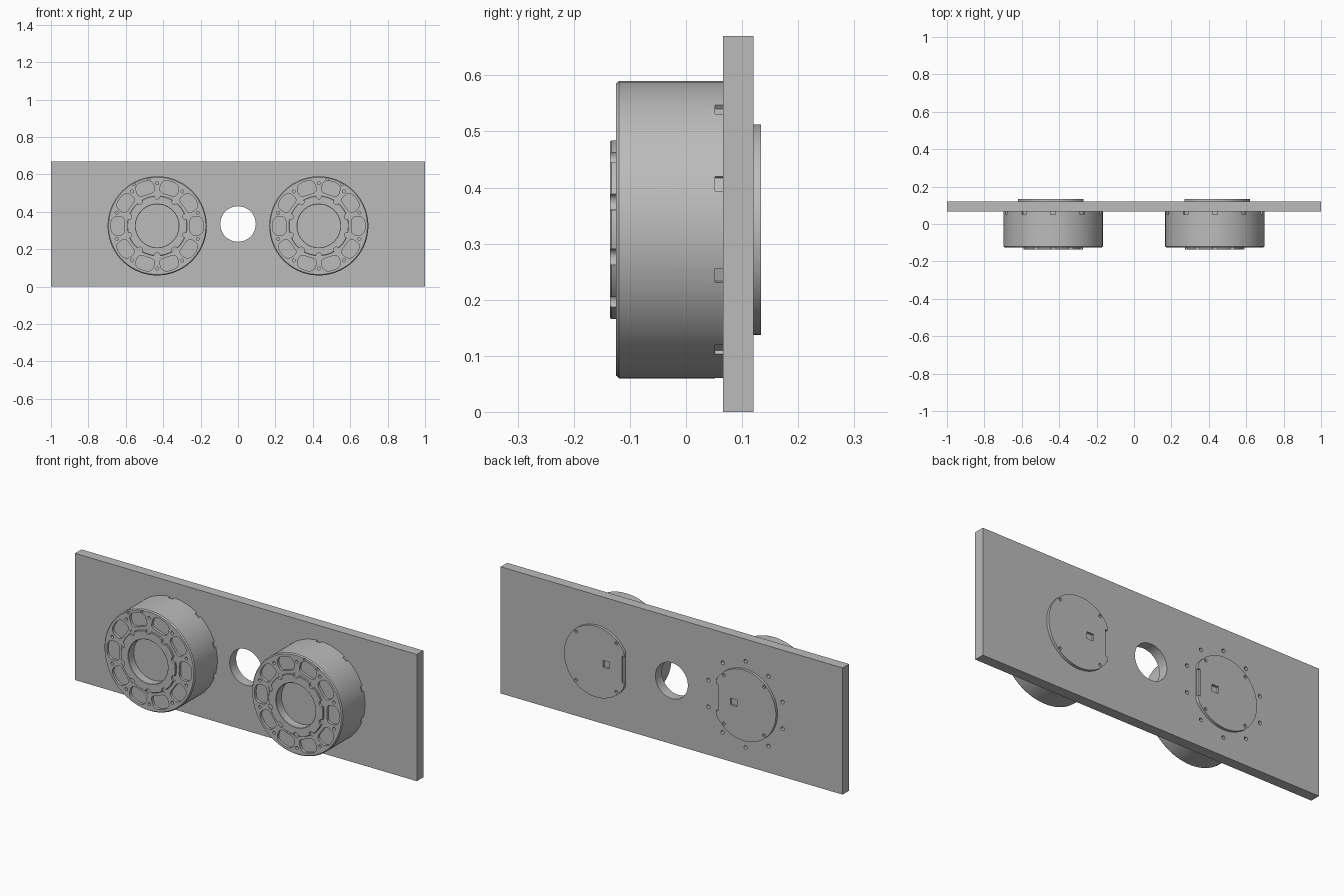
import bpy, bmesh
from math import sin, cos, radians, pi, sqrt, copysign

if "Cube" in bpy.data.objects:
    bpy.data.objects.remove(bpy.data.objects["Cube"])

grey = bpy.data.materials.new("plain grey")
grey.use_nodes = True
grey.diffuse_color = (0.5, 0.5, 0.5, 1)
grey.node_tree.nodes["Principled BSDF"].inputs["Base Color"].default_value = (0.5, 0.5, 0.5, 1)

DRUM_X, DRUM_Z = 0.432, 0.325
PLATE_FRONT, PLATE_BACK = 0.066, 0.12
BOLT_R = 0.228
BOLTS = [radians(90 + 36 * k) for k in range(10)]


def polar(r, a, cx=0, cz=0):
    return cx + r * cos(a), cz + r * sin(a)


def circle(r, cx=0, cz=0, n=20):
    return [polar(r, 2 * pi * i / n, cx, cz) for i in range(n)]


def rect(x0, x1, z0, z1):
    return [(x0, z0), (x1, z0), (x1, z1), (x0, z1)]


def prism(bm, outline, y0, y1):
    """Extrude an x-z outline from y0 to y1."""
    front = [bm.verts.new((x, y0, z)) for x, z in outline]
    back = [bm.verts.new((x, y1, z)) for x, z in outline]
    bm.faces.new(front)
    bm.faces.new(back[::-1])
    for i in range(len(front)):
        j = (i + 1) % len(front)
        bm.faces.new((front[i], back[i], back[j], front[j]))


def lathe(bm, profile, n=96):
    """Turn (radius, y) points about the y axis, capping both ends."""
    rings = [[bm.verts.new((x, y, z)) for x, z in circle(r, n=n)] for r, y in profile]
    for a, b in zip(rings, rings[1:]):
        for i in range(n):
            j = (i + 1) % n
            bm.faces.new((a[i], b[i], b[j], a[j]))
    bm.faces.new(rings[0])
    bm.faces.new(rings[-1][::-1])


def make(name, bm, loc=(0, 0, 0)):
    bmesh.ops.recalc_face_normals(bm, faces=bm.faces)
    mesh = bpy.data.meshes.new(name)
    bm.to_mesh(mesh)
    bm.free()
    mesh.materials.append(grey)
    obj = bpy.data.objects.new(name, mesh)
    obj.location = loc
    bpy.context.collection.objects.link(obj)
    return obj


def cut(obj, bm):
    """Subtract the cutter mesh and bake the result."""
    cutter = make(obj.name + "_cutter", bm, obj.location)
    cutter.hide_render = True
    mod = obj.modifiers.new("cut", "BOOLEAN")
    mod.operation, mod.solver, mod.object = "DIFFERENCE", "EXACT", cutter
    bpy.context.view_layer.update()
    graph = bpy.context.evaluated_depsgraph_get()
    baked = bpy.data.meshes.new_from_object(obj.evaluated_get(graph))
    obj.modifiers.clear()
    obj.data = baked
    bpy.data.objects.remove(cutter)


def smooth(obj):
    bpy.ops.object.select_all(action="DESELECT")
    obj.select_set(True)
    bpy.context.view_layer.objects.active = obj
    bpy.ops.object.shade_smooth_by_angle(angle=radians(30))


def pocket(mid):
    """Rounded wedge outline between two bolts."""
    points = []
    for i in range(28):
        t = 2 * pi * i / 28
        u = copysign(abs(cos(t)) ** 0.65, cos(t))
        v = copysign(abs(sin(t)) ** 0.65, sin(t))
        points.append(polar(0.212 + 0.036 * v, mid + u * radians(13.5 - 2 * v)))
    return points


# Mounting plate with central hole, and bolt holes behind the right drum
bm = bmesh.new()
prism(bm, rect(-1, 1, 0, 0.67), PLATE_FRONT, PLATE_BACK)
plate = make("mounting_plate", bm)
bm = bmesh.new()
prism(bm, circle(0.095, 0, 0.335, 64), 0, 0.2)
for a in BOLTS:
    prism(bm, circle(0.01, *polar(BOLT_R, a, -DRUM_X, DRUM_Z)), 0.09, 0.2)
cut(plate, bm)
smooth(plate)

for side, label in ((1, "left"), (-1, "right")):
    # Drum body with raised hub ring and blind bore
    bm = bmesh.new()
    lathe(bm, [(0.265, PLATE_FRONT), (0.265, -0.119), (0.26, -0.125), (0.16, -0.125),
               (0.16, -0.133), (0.158, -0.135), (0.117, -0.135), (0.115, -0.133),
               (0.115, -0.09)])
    drum = make(label + "_drum", bm, (side * DRUM_X, 0, DRUM_Z))

    # Pockets, bolt holes, hub notches and rear rim slots
    bm = bmesh.new()
    for a in BOLTS:
        prism(bm, pocket(a + radians(18)), -0.2, -0.111)
        prism(bm, circle(0.008, *polar(BOLT_R, a)), -0.2, -0.1)
        prism(bm, circle(0.015, *polar(0.159, a)), -0.2, -0.1235)
        slot = [(0.256, -0.0135), (0.28, -0.0135), (0.28, 0.0135), (0.256, 0.0135)]
        turned = [(x * cos(a) - z * sin(a), x * sin(a) + z * cos(a)) for x, z in slot]
        prism(bm, turned, 0.052, 0.1)
    # Two locating holes near the top outer rim
    for deg in (80, 61):
        x, z = polar(0.2535, radians(deg))
        prism(bm, circle(0.007, side * x, z), -0.2, -0.115)
    cut(drum, bm)
    smooth(drum)

    # Rear cover disc with a flat edge towards the middle
    flat = 0.163
    outline = [(-side * min(x, flat), z if x < flat else
                copysign(min(abs(z), sqrt(0.1875 ** 2 - flat ** 2)), z))
               for x, z in circle(0.1875, n=96) if x < flat or abs(z) > 0.08]
    bm = bmesh.new()
    prism(bm, outline, PLATE_BACK - 0.01, 0.134)
    rim = [e for e in bm.edges if all(v.co.y > 0.13 for v in e.verts)]
    bmesh.ops.bevel(bm, geom=rim, offset=0.002, segments=1, affect="EDGES")
    cover = make(label + "_rear_cover", bm, (side * DRUM_X, 0, DRUM_Z))

    # Cover screw holes, connector socket and recessed edge strip
    bm = bmesh.new()
    for x in (-0.118, 0.118):
        for z in (-0.128, 0.128):
            prism(bm, circle(0.008, x, z), 0.124, 0.2)
    cx = -side * 0.06
    prism(bm, rect(cx - 0.019, cx + 0.019, -0.018, 0.018), 0.122, 0.2)
    cx = -side * 0.165
    prism(bm, rect(cx - 0.015, cx + 0.015, -0.07, 0.07), 0.124, 0.2)
    cut(cover, bm)
    smooth(cover)
